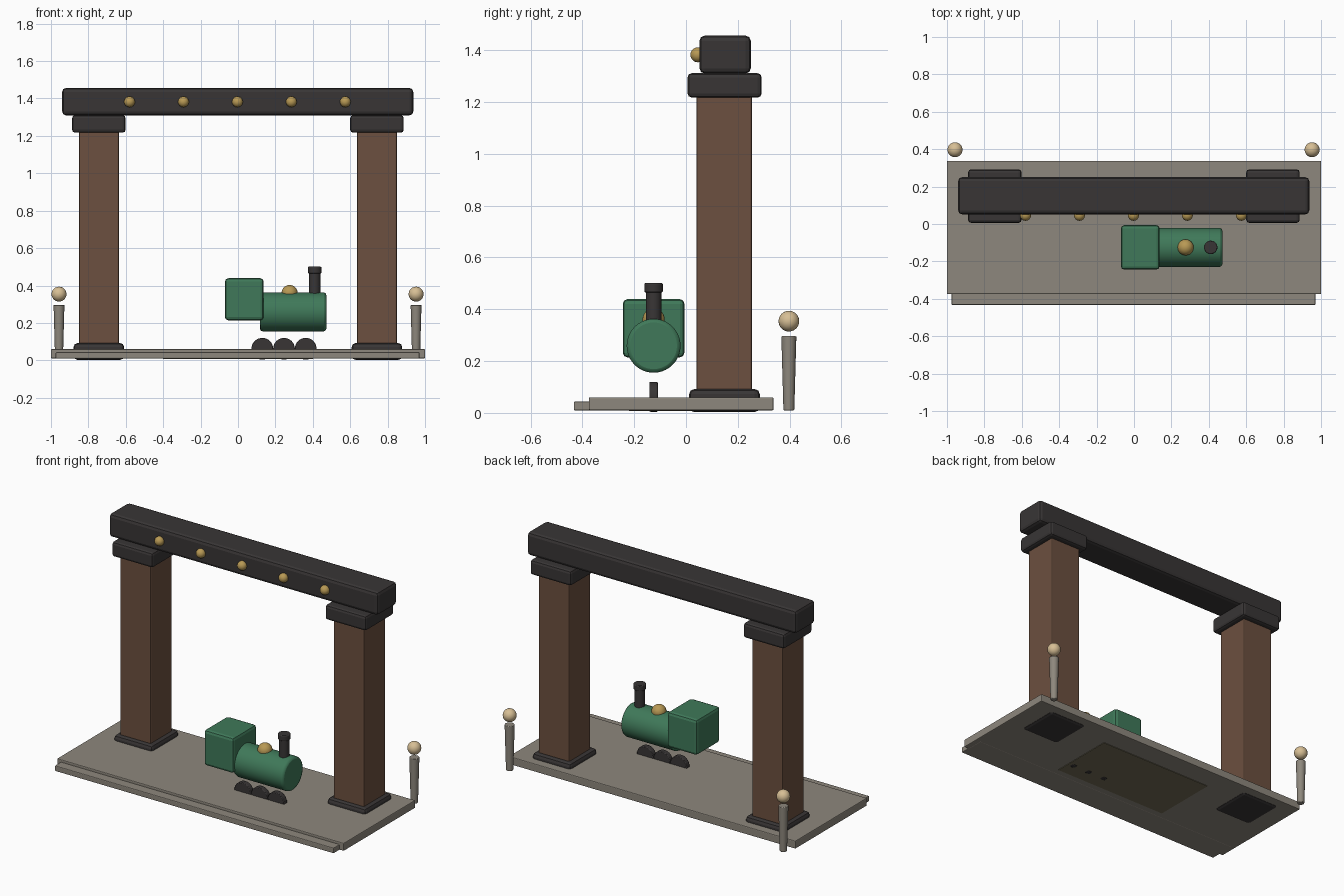
import bpy, math

if "Cube" in bpy.data.objects:
    bpy.data.objects.remove(bpy.data.objects["Cube"])

def material(name, r, g, b):
    m = bpy.data.materials.new(name)
    m.diffuse_color = (r, g, b, 1)
    m.use_nodes = True
    m.node_tree.nodes["Principled BSDF"].inputs["Base Color"].default_value = m.diffuse_color
    return m

STONE = material("stone", 0.27, 0.245, 0.205)
BROWN = material("brown_wood", 0.15, 0.08, 0.05)
DARK = material("dark_iron", 0.04, 0.036, 0.036)
GREEN = material("green_paint", 0.05, 0.19, 0.10)
BRASS = material("brass", 0.48, 0.32, 0.09)
CREAM = material("cream", 0.68, 0.52, 0.30)
OLIVE = material("olive", 0.17, 0.15, 0.09)

def finish(name, mat, bevel=0, segments=2):
    ob = bpy.context.object
    ob.name = name
    ob.data.materials.append(mat)
    bpy.ops.object.transform_apply(location=False, rotation=True, scale=True)
    if bevel:
        mod = ob.modifiers.new("bevel", 'BEVEL')
        mod.width = bevel
        mod.segments = segments
        mod.limit_method = 'ANGLE'
        mod.angle_limit = math.radians(40)
    return ob

def box(name, mat, x, y, z, bevel=0, segments=2):
    """Box from (low, high) ranges on each axis."""
    bpy.ops.mesh.primitive_cube_add(size=1, location=[(a + b) / 2 for a, b in (x, y, z)])
    bpy.context.object.scale = [b - a for a, b in (x, y, z)]
    return finish(name, mat, bevel, segments)

def cylinder(name, mat, loc, r1, r2, depth, rot=(0, 0, 0), bevel=0, verts=32):
    bpy.ops.mesh.primitive_cone_add(vertices=verts, radius1=r1, radius2=r2, depth=depth,
                                    location=loc, rotation=rot)
    ob = finish(name, mat, bevel)
    bpy.ops.object.shade_smooth_by_angle(angle=math.radians(35))
    return ob

def ball(name, mat, loc, r):
    bpy.ops.mesh.primitive_uv_sphere_add(segments=24, ring_count=12, radius=r, location=loc)
    finish(name, mat)
    bpy.ops.object.shade_smooth()

# Platform slab, front step and the plate underneath
box("platform", STONE, (-1, 1), (-0.375, 0.338), (0.01, 0.06), 0.005)
box("front_step", STONE, (-0.975, 0.97), (-0.433, -0.26), (0.009, 0.044), 0.005)
box("under_plate", OLIVE, (-0.4, 0.4), (-0.22, 0.2), (0.007, 0.05))

# Columns with plinths and capitals
for side, cx in (("left", -0.744), ("right", 0.743)):
    box(side + "_plinth", DARK, (cx - 0.135, cx + 0.135), (0.012, 0.285), (0.003, 0.092), 0.02)
    box(side + "_column", BROWN, (cx - 0.107, cx + 0.107), (0.04, 0.255), (0.004, 1.24), 0.008)
    box(side + "_capital", DARK, (cx - 0.143, cx + 0.143), (0.006, 0.292), (1.217, 1.311), 0.016)

# Top beam and its row of studs
box("top_beam", DARK, (-0.94, 0.937), (0.052, 0.25), (1.31, 1.456), 0.02)
for i in range(5):
    ball("beam_stud", BRASS, (-0.58 + 0.2885 * i, 0.046, 1.382), 0.029)

# Bollards behind the platform
for x in (-0.957, 0.952):
    cylinder("bollard_post", STONE, (x, 0.397, 0.153), 0.021, 0.029, 0.286, bevel=0.003, verts=20)
    ball("bollard_ball", CREAM, (x, 0.397, 0.354), 0.04)

# Little locomotive
ty = -0.125
cylinder("boiler", GREEN, (0.295, ty, 0.259), 0.104, 0.104, 0.355,
         (0, math.pi / 2, 0), 0.014, 40)
box("cab", GREEN, (-0.07, 0.137), (ty - 0.119, ty + 0.119), (0.214, 0.439), 0.018)
ball("steam_dome", BRASS, (0.276, ty, 0.36), 0.043)
cylinder("chimney", DARK, (0.41, ty, 0.41), 0.03, 0.03, 0.14)
cylinder("chimney_rim", DARK, (0.41, ty, 0.483), 0.036, 0.036, 0.036, bevel=0.005)
for x in (0.13, 0.246, 0.362):
    cylinder("wheel", DARK, (x, ty, 0.062), 0.058, 0.058, 0.032, (math.pi / 2, 0, 0), 0.004)
